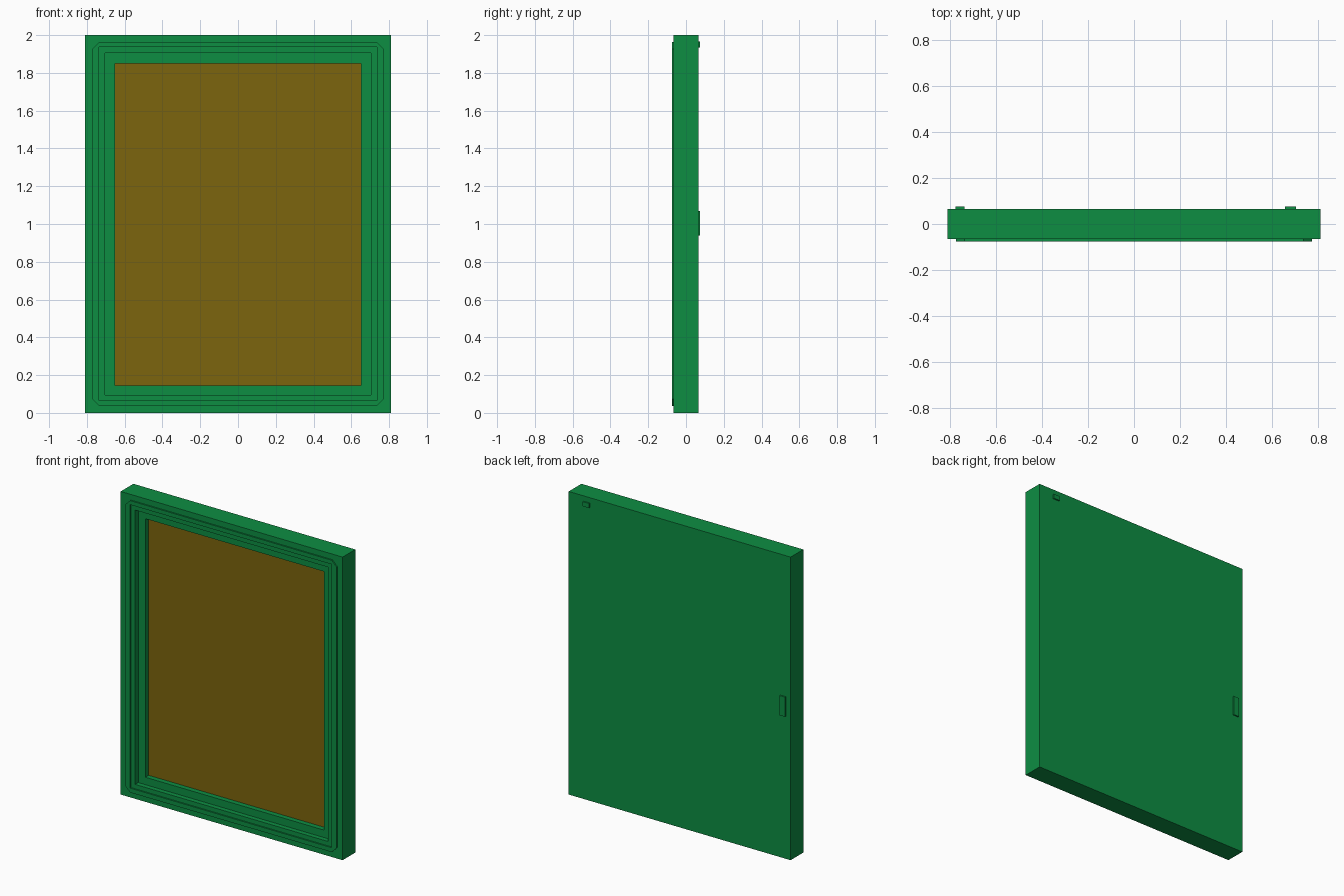
import bpy, bmesh

if "Cube" in bpy.data.objects:
    bpy.data.objects.remove(bpy.data.objects["Cube"])

def material(name, rgb):
    m = bpy.data.materials.new(name)
    m.diffuse_color = (*rgb, 1)
    m.use_nodes = True
    m.node_tree.nodes["Principled BSDF"].inputs["Base Color"].default_value = m.diffuse_color
    return m

GREEN = material("green_paint", (0.004, 0.27, 0.055))
BROWN = material("brown_panel", (0.2, 0.13, 0.004))

def outline(bm, hw, z0, z1, y, c=0):
    """Rectangle outline facing front, with optional cut corners of size c."""
    if c:
        pts = [(-hw + c, z0), (hw - c, z0), (hw, z0 + c), (hw, z1 - c),
               (hw - c, z1), (-hw + c, z1), (-hw, z1 - c), (-hw, z0 + c)]
    else:
        pts = [(-hw, z0), (hw, z0), (hw, z1), (-hw, z1)]
    return [bm.verts.new((x, y, z)) for x, z in pts]

def bridge(bm, a, b):
    n = len(a)
    for i in range(n):
        j = (i + 1) % n
        bm.faces.new((a[i], a[j], b[j], b[i]))

def finish(bm, name, mat):
    bmesh.ops.recalc_face_normals(bm, faces=bm.faces[:])
    me = bpy.data.meshes.new(name)
    bm.to_mesh(me)
    bm.free()
    me.materials.append(mat)
    ob = bpy.data.objects.new(name, me)
    bpy.context.collection.objects.link(ob)
    return ob

def box(name, x0, x1, y0, y1, z0, z1, mat):
    bm = bmesh.new()
    bmesh.ops.create_cube(bm, size=1)
    for v in bm.verts:
        v.co = ((x0 + x1) / 2 + v.co.x * (x1 - x0),
                (y0 + y1) / 2 + v.co.y * (y1 - y0),
                (z0 + z1) / 2 + v.co.z * (z1 - z0))
    return finish(bm, name, mat)

FRONT, BACK = -0.066, 0.066

# Frame body: back face, outer sides, then stepped recess towards the panel
bm = bmesh.new()
steps = [(0.81, 0, 2, BACK), (0.81, 0, 2, FRONT),
         (0.704, 0.095, 1.905, FRONT), (0.704, 0.095, 1.905, -0.034),
         (0.652, 0.144, 1.85, -0.034), (0.652, 0.144, 1.85, 0.005)]
loops = [outline(bm, *s) for s in steps]
for a, b in zip(loops, loops[1:]):
    bridge(bm, a, b)
bm.faces.new(loops[0])
bm.faces.new(loops[-1])
finish(bm, "frame_body", GREEN)

# Raised front seal: cut corners outside, square inside
bm = bmesh.new()
outer = [outline(bm, 0.772, 0.037, 1.963, y, 0.036) for y in (FRONT, -0.075)]
inner = [outline(bm, 0.736, 0.066, 1.936, y) for y in (FRONT, -0.075)]
bridge(bm, *outer)
bridge(bm, *inner)
o, i = outer[1], inner[1]
for k in range(4):
    n = (k + 1) % 4
    bm.faces.new((o[2 * k], o[2 * k + 1], i[n], i[k]))
    bm.faces.new((o[2 * k + 1], o[(2 * k + 2) % 8], i[n]))
finish(bm, "front_seal", GREEN)

# Recessed panel
box("panel", -0.652, 0.652, 0, 0.006, 0.144, 1.85, BROWN)

# Small tabs on the back
box("side_tab", -0.775, -0.735, BACK - 0.005, 0.075, 0.94, 1.07, GREEN)
box("top_tab", 0.655, 0.702, BACK - 0.005, 0.075, 1.935, 1.965, GREEN)
